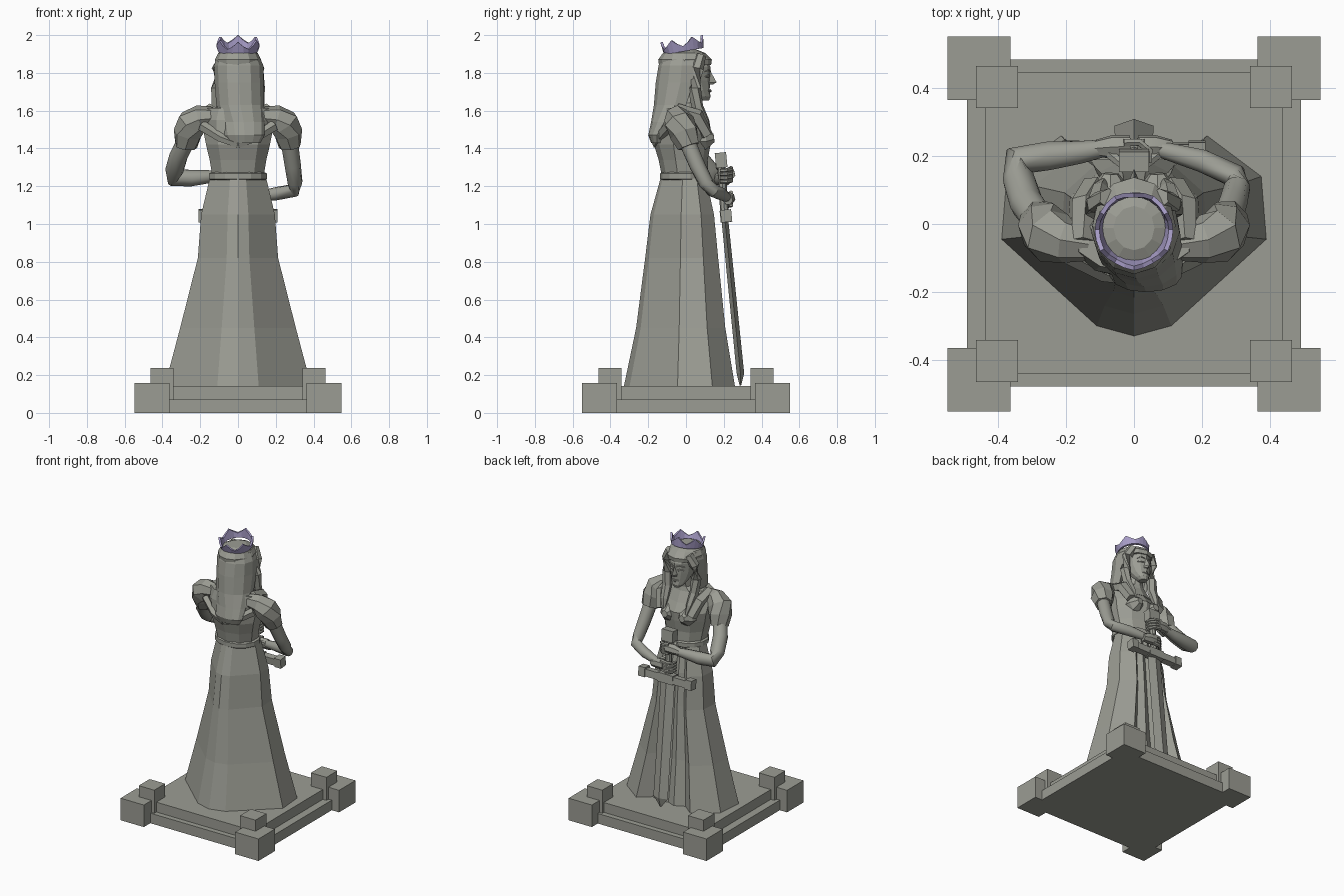
import bpy, bmesh, math
from mathutils import Vector, Matrix


def material(name, rgb):
    m = bpy.data.materials.new(name)
    m.diffuse_color = (*rgb, 1)
    return m


STONE = material("grey stone", (0.33, 0.335, 0.295))
LILAC = material("lilac metal", (0.38, 0.33, 0.56))


def finish(name, bm, mat=STONE, smooth=False):
    bmesh.ops.recalc_face_normals(bm, faces=bm.faces)
    me = bpy.data.meshes.new(name)
    bm.to_mesh(me)
    bm.free()
    me.materials.append(mat)
    ob = bpy.data.objects.new(name, me)
    bpy.context.collection.objects.link(ob)
    if smooth:
        bpy.ops.object.select_all(action='DESELECT')
        ob.select_set(True)
        bpy.context.view_layer.objects.active = ob
        bpy.ops.object.shade_smooth_by_angle(angle=math.radians(40))
    return ob


def loft(name, rings, mat=STONE, closed=False, smooth=False):
    """Skin a list of equal-length point loops."""
    bm = bmesh.new()
    vs = [[bm.verts.new(p) for p in r] for r in rings]
    n = len(vs[0])
    pairs = list(zip(vs, vs[1:])) + ([(vs[-1], vs[0])] if closed else [])
    for a, b in pairs:
        for i in range(n):
            j = (i + 1) % n
            bm.faces.new((a[i], a[j], b[j], b[i]))
    if not closed:
        bm.faces.new(vs[0])
        bm.faces.new(vs[-1])
    return finish(name, bm, mat, smooth)


def ellipse(cx, cy, z, rx, ry, n=12):
    return [(cx + rx * math.sin(2 * math.pi * i / n),
             cy + ry * math.cos(2 * math.pi * i / n), z) for i in range(n)]


def tube(name, path, n=8, smooth=False):
    """Tube along (x, y, z, radius) points."""
    pts = [Vector(p[:3]) for p in path]
    rings = []
    for i, p in enumerate(path):
        d = pts[min(i + 1, len(pts) - 1)] - pts[max(i - 1, 0)]
        q = d.to_track_quat('Z', 'Y')
        rings.append([pts[i] + q @ Vector(v) for v in ellipse(0, 0, 0, p[3], p[3], n)])
    return loft(name, rings, smooth=smooth)


def box(name, loc, size, tilt=0.0, roll=0.0):
    bm = bmesh.new()
    bmesh.ops.create_cube(bm, size=1)
    m = (Matrix.Translation(loc) @ Matrix.Rotation(tilt, 4, 'X')
         @ Matrix.Rotation(roll, 4, 'Y') @ Matrix.Diagonal((*size, 1)))
    bm.transform(m)
    return finish(name, bm)


# Plinth: two slabs and four stepped corner blocks
box("plinth_lower", (0, 0.003, 0.036), (0.98, 0.96, 0.072))
box("plinth_upper", (0, 0.003, 0.105), (0.87, 0.885, 0.075))
for sx in (-1, 1):
    for sy in (-1, 1):
        box("corner_block", (sx * 0.455, sy * 0.457, 0.079), (0.185, 0.186, 0.158))
        box("corner_cap", (sx * 0.402, sy * 0.402, 0.15), (0.123, 0.123, 0.175))

# Skirt: one pleated outline, scaled up the body
half = [(0, -.33), (.11, -.30), (.39, -.045), (.375, .14), (.215, .26), (.13, .19), (.06, .225), (0, .2)]
outline = half + [(-x, y) for x, y in half[-2:0:-1]]
loft("skirt", [[(x * sx, y * sy, z) for x, y in outline] for z, sx, sy in
               ((.135, 1, 1), (.45, .785, .80), (.82, .545, .655), (1.05, .50, .57), (1.24, .385, .41))])
loft("belt", [ellipse(0, -.005, z, r, r * .84, 14) for z, r in
              ((1.232, .148), (1.238, .157), (1.268, .157), (1.274, .145))])

# Bodice, chest and neck
loft("bodice", [ellipse(0, c, z, rx, ry, 10) for z, c, rx, ry in
                ((1.25, -.005, .142, .122), (1.34, -.015, .158, .13), (1.42, -.02, .178, .15),
                 (1.48, -.015, .19, .15), (1.55, -.035, .195, .125), (1.615, -.055, .17, .085))])
loft("neck", [ellipse(0, c, z, rx, ry, 10) for z, c, rx, ry in
              ((1.54, .0, .14, .10), (1.61, -.01, .10, .075), (1.64, .0, .058, .06), (1.74, .02, .052, .06))])
for s in (-1, 1):
    tube("bust", [(s * .07, .04, 1.45, .07), (s * .07, .105, 1.45, .06), (s * .068, .148, 1.455, .024)], 7)
    # Bodice strap in front and collar edge sloping to the middle of the back
    tube("shoulder_strap", [(s * .12, .11, 1.47, .035), (s * .145, .06, 1.57, .04), (s * .15, -.05, 1.605, .035)], 5)
    tube("back_collar", [(s * .19, -.09, 1.52, .03), (s * .09, -.145, 1.455, .025), (0, -.16, 1.42, .02)], 5)
    # Puffed sleeves
    tube("sleeve", [(s * .13, -.06, 1.57, .05), (s * .2, -.05, 1.565, .066), (s * .245, -.035, 1.535, .082),
                    (s * .265, -.01, 1.48, .078), (s * .275, .015, 1.41, .06)], 7)

# Arms
tube("raised_arm", [(-.27, .0, 1.45, .048), (-.315, .06, 1.36, .05), (-.338, .13, 1.28, .048),
                    (-.343, .185, 1.245, .046), (-.25, .2, 1.243, .044), (-.16, .21, 1.25, .035),
                    (-.09, .222, 1.255, .027)], 10, True)
tube("lowered_arm", [(.27, .0, 1.45, .046), (.29, .06, 1.31, .043), (.302, .105, 1.22, .04),
                     (.298, .14, 1.178, .036), (.2, .185, 1.16, .035), (.08, .218, 1.14, .025)], 10, True)

# Hands folded around the grip
for label, s, z in (("raised", -1, 1.265), ("lowered", 1, 1.135)):
    tube(label + "_palm", [(s * .11, .222, z - .008, .026), (s * .06, .226, z, .036), (s * .01, .228, z, .033)], 7, True)
    for k in range(4):
        h = z + .03 - .02 * k
        tube(label + "_finger", [(s * .03, .238, h, .013), (-s * .015, .24, h - .005, .012),
                                 (-s * .045, .215, h - .01, .011), (-s * .045, .18, h - .012, .009)], 6, True)
    tube(label + "_thumb", [(s * .07, .205, z + .01, .016), (s * .035, .175, z + .03, .014),
                            (s * .005, .16, z + .04, .009)], 6, True)

# Sword
loft("blade", [[(w, y, z), (0, y + t, z), (-w, y, z), (0, y - t, z)] for z, y, w, t in
               ((1.05, .203, .055, .018), (.21, .288, .057, .02), (.145, .288, .004, .004))])
tube("grip", [(0, .205, 1.05, .023), (0, .186, 1.31, .021)], 8)
box("pommel", (0, .186, 1.338), (.088, .06, .08), .1)
box("crossguard", (0, .213, 1.04), (.34, .046, .05), .1)
box("guard_centre", (0, .21, 1.04), (.12, .058, .062), .1)
for s in (-1, 1):
    box("guard_end", (s * .185, .213, 1.043), (.05, .058, .066), .1)

# Head and face
loft("head", [ellipse(0, c, z, rx, ry, 12) for z, c, rx, ry in
              ((1.655, .092, .025, .03), (1.675, .08, .045, .05), (1.71, .055, .066, .07), (1.76, .025, .082, .104),
               (1.83, .015, .09, .115), (1.9, .0, .08, .1))])
loft("nose", [[(-w, .12, z), (w, .12, z), (0, y, z)] for z, w, y in
              ((1.805, .01, .132), (1.75, .018, .162), (1.738, .016, .142))])
tube("lips", [(-.026, .117, 1.705, .004), (0, .128, 1.705, .009), (.026, .117, 1.705, .004)], 6)
for s in (-1, 1):
    tube("eyelid", [(s * .015, .124, 1.782, .005), (s * .034, .117, 1.784, .009), (s * .055, .104, 1.78, .004)], 6)
    tube("eyebrow", [(s * .012, .13, 1.808, .004), (s * .035, .123, 1.815, .005), (s * .06, .1, 1.806, .003)], 5)

# Hair: cap, open-fronted veil down the back, and front strands
loft("hair_cap", [ellipse(0, c, z, rx, ry, 12) for z, c, rx, ry in
                  ((1.842, -.005, .118, .138), (1.87, -.005, .122, .142), (1.905, -.01, .105, .112),
                   (1.925, -.012, .06, .065))])


def veil(cx, cy, z, w, d, n=9):
    arc = [math.radians(-115 + 230 * i / (n - 1)) for i in range(n)]
    outer = [(cx + w * math.sin(a), cy - d * math.cos(a), z) for a in arc]
    inner = [(cx + .78 * w * math.sin(a), cy - .8 * d * math.cos(a), z) for a in reversed(arc)]
    return outer + inner


loft("hair_back", [veil(*r) for r in (
    (0, -.01, 1.895, .11, .115), (.004, -.015, 1.84, .13, .13), (.006, -.02, 1.75, .13, .14),
    (.012, -.05, 1.63, .127, .12), (.03, -.11, 1.54, .112, .075), (.035, -.15, 1.47, .106, .05),
    (.035, -.15, 1.43, .085, .035))])
for s in (-1, 1):
    tube("front_strand", [(s * .075, .075, 1.89, .03), (s * .108, .06, 1.82, .034), (s * .113, .045, 1.72, .034),
                          (s * .108, .06, 1.62, .032), (s * .1, .1, 1.54, .026), (s * .09, .125, 1.48, .01)], 6)

# Crown: thin ring with six points, tilted up at the face side
N = 24
tops = [.064 if i % 4 == 0 else (.024 if i % 4 == 2 else .04) for i in range(N)]


def crown_ring(r, heights):
    return [(r * math.sin(2 * math.pi * i / N), r * math.cos(2 * math.pi * i / N), h)
            for i, h in enumerate(heights)]


crown = loft("crown", [crown_ring(.106, [-.004] * N), crown_ring(.115, tops),
                       crown_ring(.102, tops), crown_ring(.092, [-.004] * N)], LILAC, closed=True)
crown.data.transform(Matrix.Translation((0, -.012, 1.918)) @ Matrix.Rotation(.17, 4, 'X'))
